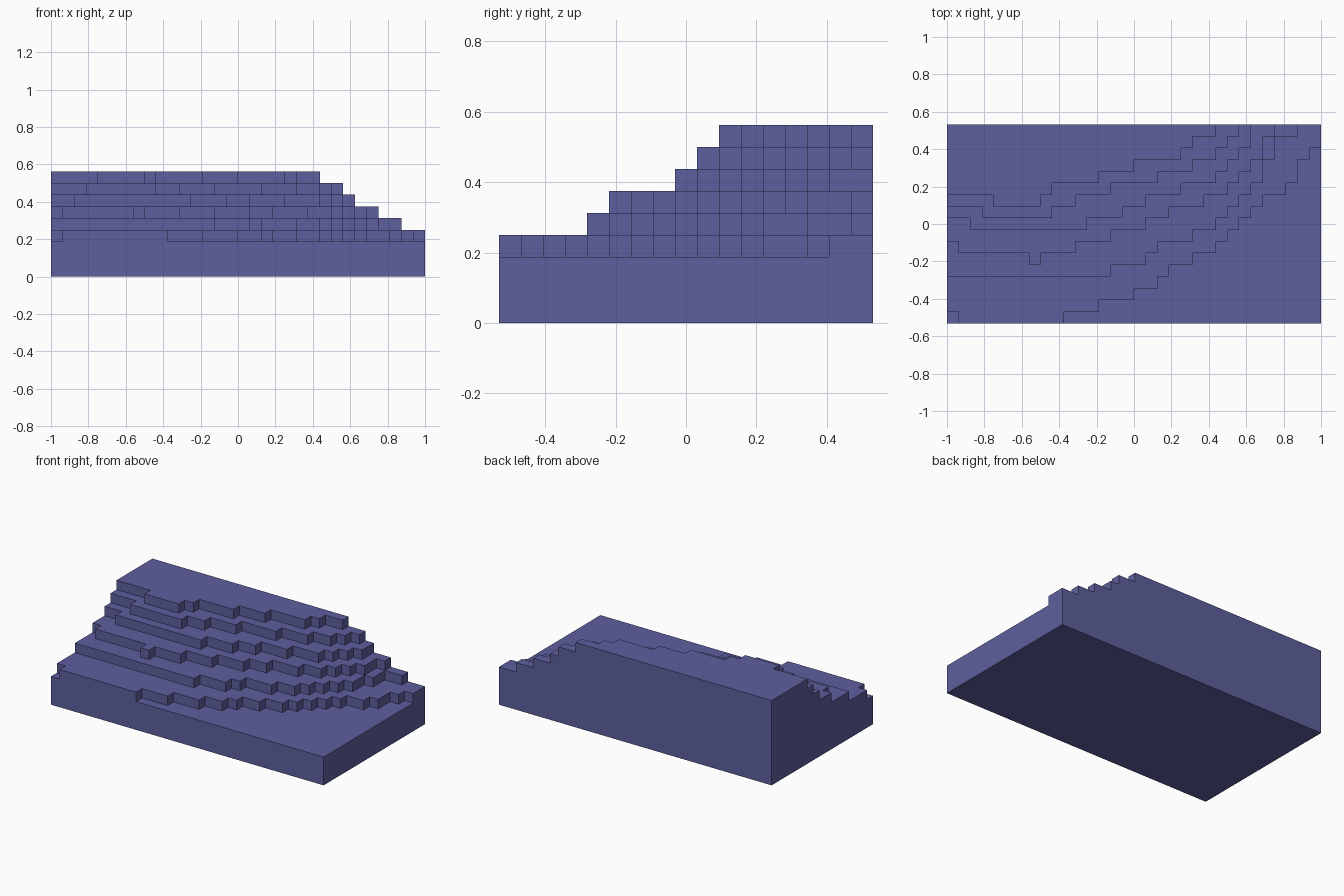
import bpy
import bmesh
from math import radians

# Remove the default cube
cube = bpy.data.objects.get("Cube")
if cube:
    bpy.data.objects.remove(cube, do_unlink=True)

UNIT = 1 / 16
COLUMNS, ROWS, BASE_LEVEL = 32, 17, 3

# Front outline of each terrace, lowest first: (end column, first filled row)
TERRACES = [
    [(1, 1), (10, 0), (13, 1), (16, 2), (18, 3), (19, 4), (21, 5), (23, 6), (24, 7),
     (25, 8), (26, 9), (27, 10), (29, 11), (30, 12), (31, 14), (32, 15)],
    [(14, 4), (17, 5), (18, 6), (21, 7), (23, 8), (24, 9), (25, 10), (26, 11),
     (27, 12), (28, 14), (30, 16)],
    [(1, 7), (7, 6), (8, 5), (11, 6), (14, 7), (17, 8), (19, 9), (22, 10), (24, 11),
     (25, 12), (26, 13), (27, 14), (28, 16)],
    [(2, 9), (12, 8), (15, 9), (17, 10), (20, 11), (23, 12), (24, 13), (25, 14), (26, 15)],
    [(3, 10), (9, 9), (11, 10), (14, 11), (18, 12), (21, 13), (23, 14), (24, 15), (25, 16)],
    [(4, 11), (8, 10), (9, 11), (13, 12), (16, 13), (20, 14), (21, 15), (23, 16)],
]


def first_row(outline, column):
    """Row where a terrace begins in this column."""
    return next((row for end, row in outline if column < end), ROWS)


def level(column, row):
    """Ground height in steps, zero outside the block."""
    if not (0 <= column < COLUMNS and 0 <= row < ROWS):
        return 0
    return BASE_LEVEL + sum(row >= first_row(t, column) for t in TERRACES)


def make_material(name, colour):
    mat = bpy.data.materials.new(name)
    mat.use_nodes = True
    mat.diffuse_color = colour
    shader = next(n for n in mat.node_tree.nodes if n.type == "BSDF_PRINCIPLED")
    shader.inputs["Base Color"].default_value = colour
    return mat


def build_hill():
    """One closed skin of treads, risers and underside."""
    bm = bmesh.new()
    verts = {}

    def face(*corners):
        for c in corners:
            if c not in verts:
                x, y, z = c
                verts[c] = bm.verts.new(((x - COLUMNS / 2) * UNIT,
                                         (y - ROWS / 2) * UNIT, z * UNIT))
        bm.faces.new([verts[c] for c in corners])

    for x in range(COLUMNS):
        for y in range(ROWS):
            top = level(x, y)
            # Tread and underside
            face((x, y, top), (x + 1, y, top), (x + 1, y + 1, top), (x, y + 1, top))
            face((x, y, 0), (x, y + 1, 0), (x + 1, y + 1, 0), (x + 1, y, 0))
            # Risers and outer walls, one step at a time
            sides = [
                ((x, y - 1), (x, y), (x + 1, y)),
                ((x + 1, y), (x + 1, y), (x + 1, y + 1)),
                ((x, y + 1), (x + 1, y + 1), (x, y + 1)),
                ((x - 1, y), (x, y + 1), (x, y)),
            ]
            for neighbour, a, b in sides:
                for z in range(level(*neighbour), top):
                    face((*a, z), (*b, z), (*b, z + 1), (*a, z + 1))

    # Merge the flat areas into clean large faces
    bmesh.ops.dissolve_limit(bm, angle_limit=radians(1), verts=bm.verts[:],
                             edges=bm.edges[:])
    mesh = bpy.data.meshes.new("terraced_hill")
    bm.to_mesh(mesh)
    bm.free()
    return mesh


# Terraced block of ground
hill_mesh = build_hill()
hill_mesh.materials.append(make_material("slate_blue", (0.11, 0.115, 0.342, 1)))
hill = bpy.data.objects.new("terraced_hill", hill_mesh)
bpy.context.collection.objects.link(hill)
